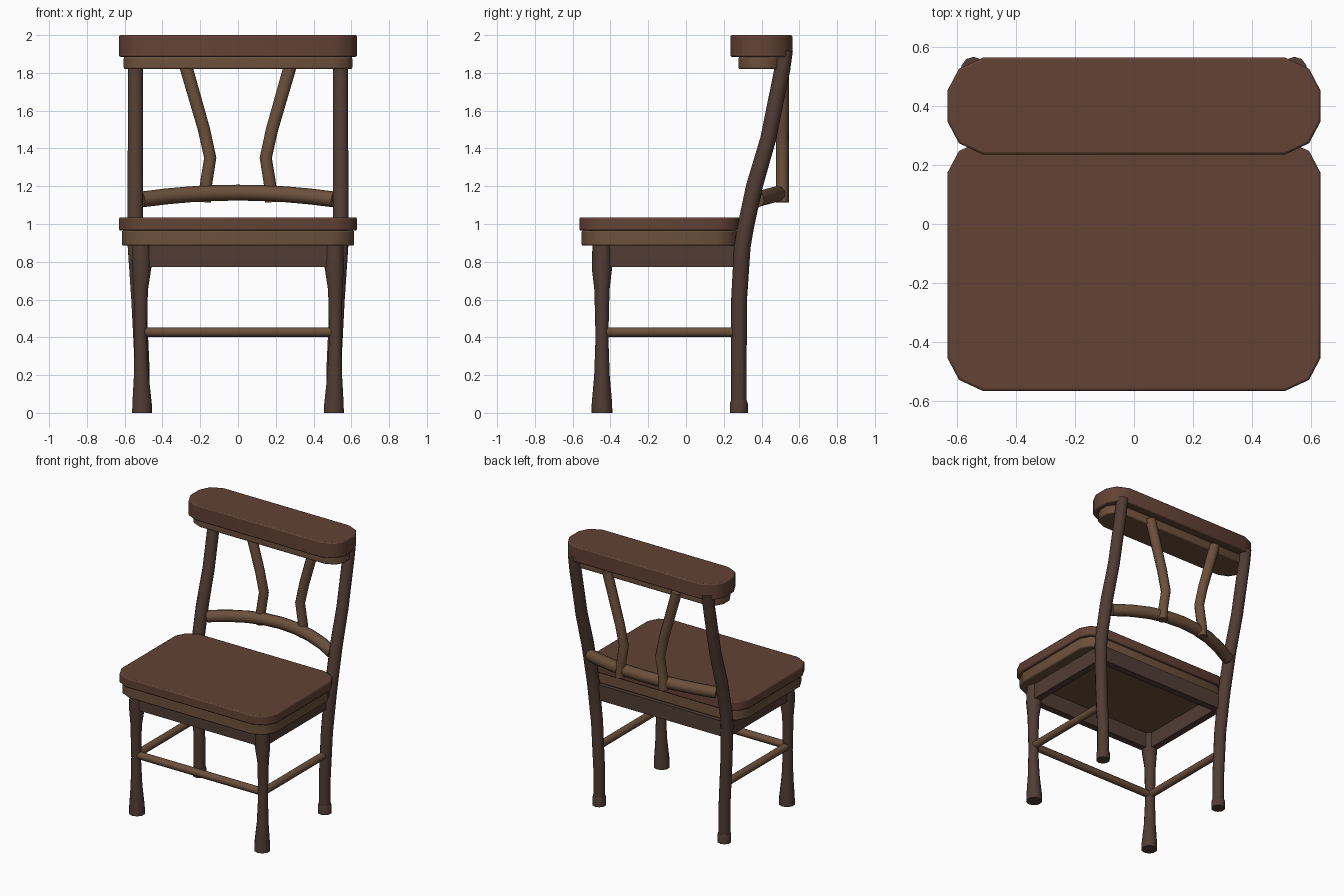
import bpy, bmesh, math
from mathutils import Vector

if "Cube" in bpy.data.objects:
    bpy.data.objects.remove(bpy.data.objects["Cube"])


def material(name, rgb):
    m = bpy.data.materials.new(name)
    m.diffuse_color = (*rgb, 1)
    m.use_nodes = True
    m.node_tree.nodes["Principled BSDF"].inputs["Base Color"].default_value = m.diffuse_color
    return m


SLAB = material("red_brown_wood", (0.125, 0.055, 0.036))
TRIM = material("light_brown_wood", (0.15, 0.08, 0.045))
DARK = material("dark_brown_wood", (0.082, 0.046, 0.034))


def finish(name, bm, mat, bevel=0, angle=40):
    bmesh.ops.recalc_face_normals(bm, faces=bm.faces)
    me = bpy.data.meshes.new(name)
    bm.to_mesh(me)
    bm.free()
    me.materials.append(mat)
    ob = bpy.data.objects.new(name, me)
    bpy.context.collection.objects.link(ob)
    if bevel:
        b = ob.modifiers.new("bevel", 'BEVEL')
        b.width, b.segments, b.limit_method = bevel, 2, 'ANGLE'
        b.angle_limit = math.radians(60)
    bpy.ops.object.select_all(action='DESELECT')
    ob.select_set(True)
    bpy.context.view_layer.objects.active = ob
    bpy.ops.object.shade_smooth_by_angle(angle=math.radians(angle))
    return ob


def slab(name, hx, y0, y1, z0, z1, mat, a=0.12, b=0.11, m=0.038):
    """Plank with two-facet clipped corners."""
    corner = [(0, b), (m, m), (a, 0)]
    pts = [(hx - i, y1 - j) for i, j in corner]
    pts += [(-hx + i, y1 - j) for i, j in reversed(corner)]
    pts += [(-hx + i, y0 + j) for i, j in corner]
    pts += [(hx - i, y0 + j) for i, j in reversed(corner)]
    bm = bmesh.new()
    f = bm.faces.new([bm.verts.new((x, y, z0)) for x, y in pts])
    ext = bmesh.ops.extrude_face_region(bm, geom=[f])["geom"]
    bmesh.ops.translate(bm, vec=(0, 0, z1 - z0),
                        verts=[v for v in ext if isinstance(v, bmesh.types.BMVert)])
    return finish(name, bm, mat, bevel=0.008)


def box(name, x0, x1, y0, y1, z0, z1, mat):
    bm = bmesh.new()
    bmesh.ops.create_cube(bm, size=1)
    for v in bm.verts:
        v.co = ((x0 + x1) / 2 + v.co.x * (x1 - x0), (y0 + y1) / 2 + v.co.y * (y1 - y0),
                (z0 + z1) / 2 + v.co.z * (z1 - z0))
    return finish(name, bm, mat)


def tube(name, path, mat, sides=10):
    """Round bar through points (x, y, z, radius)."""
    bm = bmesh.new()
    pts = [Vector(p[:3]) for p in path]
    rings = []
    for i, p in enumerate(pts):
        t = Vector()
        if i:
            t += (p - pts[i - 1]).normalized()
        if i < len(pts) - 1:
            t += (pts[i + 1] - p).normalized()
        t.normalize()
        ref = Vector((0, 1, 0)) if abs(t.z) > 0.7 else Vector((0, 0, 1))
        u = ref.cross(t).normalized()
        w = t.cross(u)
        rings.append([bm.verts.new(p + path[i][3] * (u * math.cos(k) + w * math.sin(k)))
                      for k in (2 * math.pi * (j + 0.5) / sides for j in range(sides))])
    for r, s in zip(rings, rings[1:]):
        for j in range(sides):
            k = (j + 1) % sides
            bm.faces.new((r[j], r[k], s[k], s[j]))
    bm.faces.new(rings[0])
    bm.faces.new(rings[-1])
    return finish(name, bm, mat, angle=50)


# Seat and top rail, each with a narrower trim layer underneath
slab("seat", 0.63, -0.565, 0.285, 0.965, 1.035, SLAB)
slab("seat_trim", 0.615, -0.553, 0.272, 0.885, 0.965, TRIM)
slab("top_rail", 0.63, 0.235, 0.563, 1.885, 2.0, SLAB)
slab("top_rail_trim", 0.605, 0.278, 0.508, 1.82, 1.885, TRIM, a=0.10, b=0.08, m=0.03)

# Apron frame under the seat
box("front_apron", -0.5, 0.5, -0.475, -0.425, 0.772, 0.885, DARK)
box("back_apron", -0.5, 0.5, 0.245, 0.295, 0.772, 0.885, DARK)

for side, s in (("left", -1), ("right", 1)):
    x0, x1 = sorted((s * 0.49, s * 0.54))
    box(f"{side}_apron", x0, x1, -0.44, 0.27, 0.772, 0.885, DARK)

    # Turned front leg with a flared foot
    leg = [(0.508, 0, 0.055), (0.508, 0.05, 0.054), (0.512, 0.20, 0.041), (0.515, 0.40, 0.034),
           (0.515, 0.65, 0.040), (0.51, 0.77, 0.054), (0.51, 0.90, 0.050)]
    tube(f"{side}_front_leg", [(s * x, -0.445, z, r) for x, z, r in leg], DARK)

    # Back leg rising into the raked post, with a small foot collar
    post = [(0.508, 0.28, 0, 0.041), (0.508, 0.28, 0.25, 0.041), (0.525, 0.281, 0.60, 0.042),
            (0.542, 0.298, 0.88, 0.044), (0.544, 0.315, 0.98, 0.044), (0.544, 0.362, 1.20, 0.044),
            (0.543, 0.435, 1.45, 0.042), (0.543, 0.51, 1.82, 0.042), (0.543, 0.524, 1.92, 0.042)]
    tube(f"{side}_back_post", [(s * x, y, z, r) for x, y, z, r in post], DARK)
    tube(f"{side}_back_foot", [(s * 0.508, 0.28, 0, 0.047), (s * 0.508, 0.28, 0.05, 0.047),
                               (s * 0.508, 0.28, 0.065, 0.042)], DARK)

    # Bent back spindle
    sp = [(0.176, 1.115, 0.034), (0.171, 1.20, 0.034), (0.147, 1.35, 0.034),
          (0.180, 1.50, 0.034), (0.272, 1.82, 0.036), (0.281, 1.86, 0.036)]
    tube(f"{side}_spindle", [(s * x, 0.51, z, r) for x, z, r in sp], TRIM)

    tube(f"{side}_stretcher", [(s * 0.514, -0.43, 0.428, 0.027), (s * 0.514, 0.265, 0.428, 0.027)],
         TRIM, 8)

tube("front_stretcher", [(-0.5, -0.445, 0.428, 0.027), (0.5, -0.445, 0.428, 0.027)], TRIM, 8)

# Bowed lower back rail
bow = [-1 + i / 4 for i in range(9)]
tube("back_rail", [(0.51 * t, 0.505 - 0.13 * t * t, 1.166 - 0.036 * t * t, 0.042) for t in bow], TRIM)
